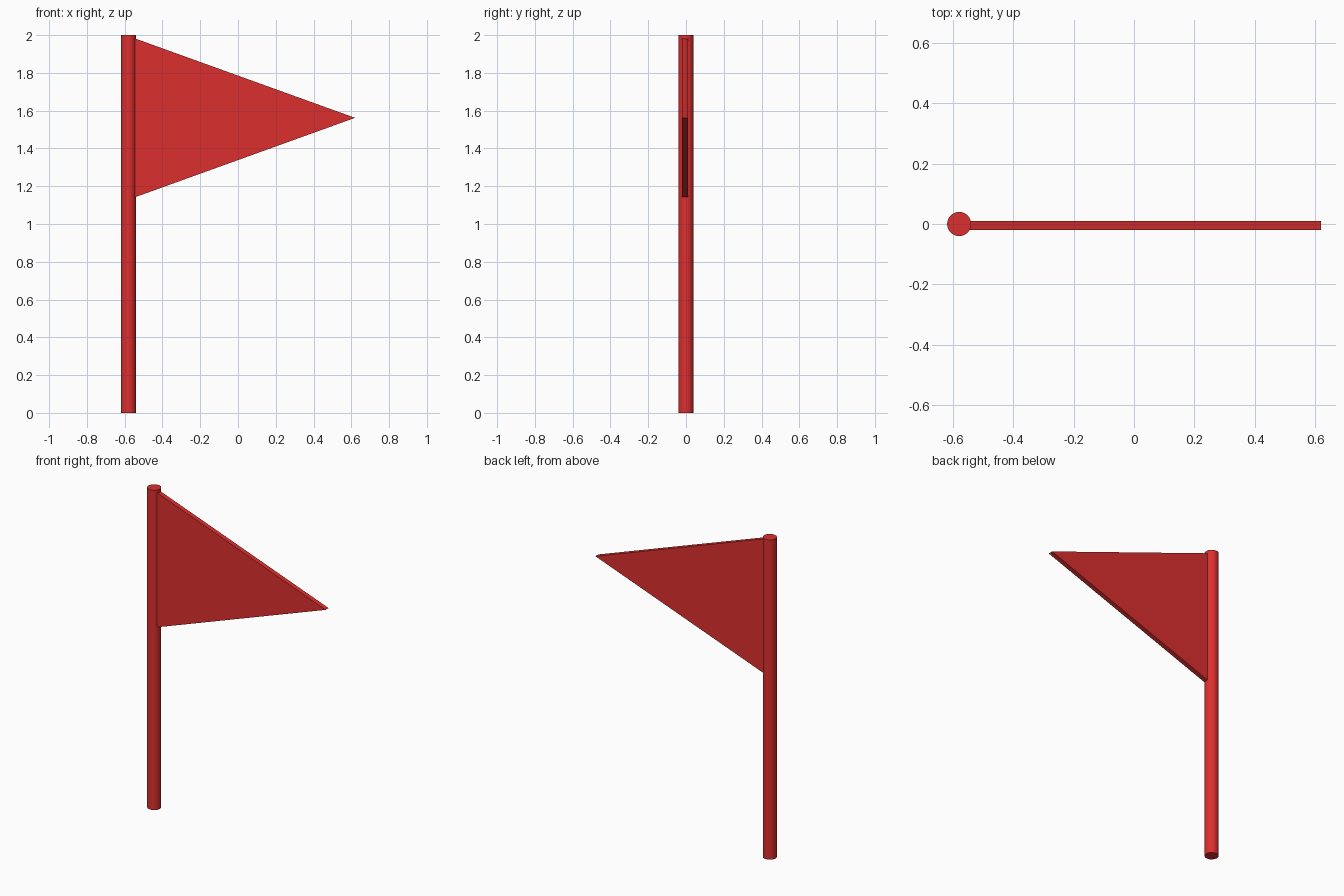
import bpy, bmesh, math

if "Cube" in bpy.data.objects:
    bpy.data.objects.remove(bpy.data.objects["Cube"])

red = bpy.data.materials.new("flag red")
red.diffuse_color = (0.72, 0.028, 0.028, 1)
red.use_nodes = True
red.node_tree.nodes["Principled BSDF"].inputs["Base Color"].default_value = red.diffuse_color

# Round pole
bpy.ops.mesh.primitive_cylinder_add(vertices=32, radius=0.04, depth=2, location=(-0.58, 0, 1))
pole = bpy.context.object
pole.name = "pole"
pole.data.materials.append(red)
bpy.ops.object.shade_smooth_by_angle(angle=math.radians(30))

# Triangular pennant: a profile extruded through its thickness
bm = bmesh.new()
profile = [(-0.55, 1.14), (0.62, 1.562), (-0.55, 1.984)]
face = bm.faces.new([bm.verts.new((x, -0.02, z)) for x, z in profile])
new = bmesh.ops.extrude_face_region(bm, geom=[face])["geom"]
bmesh.ops.translate(bm, vec=(0, 0.03, 0), verts=[v for v in new if isinstance(v, bmesh.types.BMVert)])
bmesh.ops.recalc_face_normals(bm, faces=bm.faces)
mesh = bpy.data.meshes.new("pennant")
bm.to_mesh(mesh)
bm.free()
mesh.materials.append(red)
bpy.context.collection.objects.link(bpy.data.objects.new("pennant", mesh))
